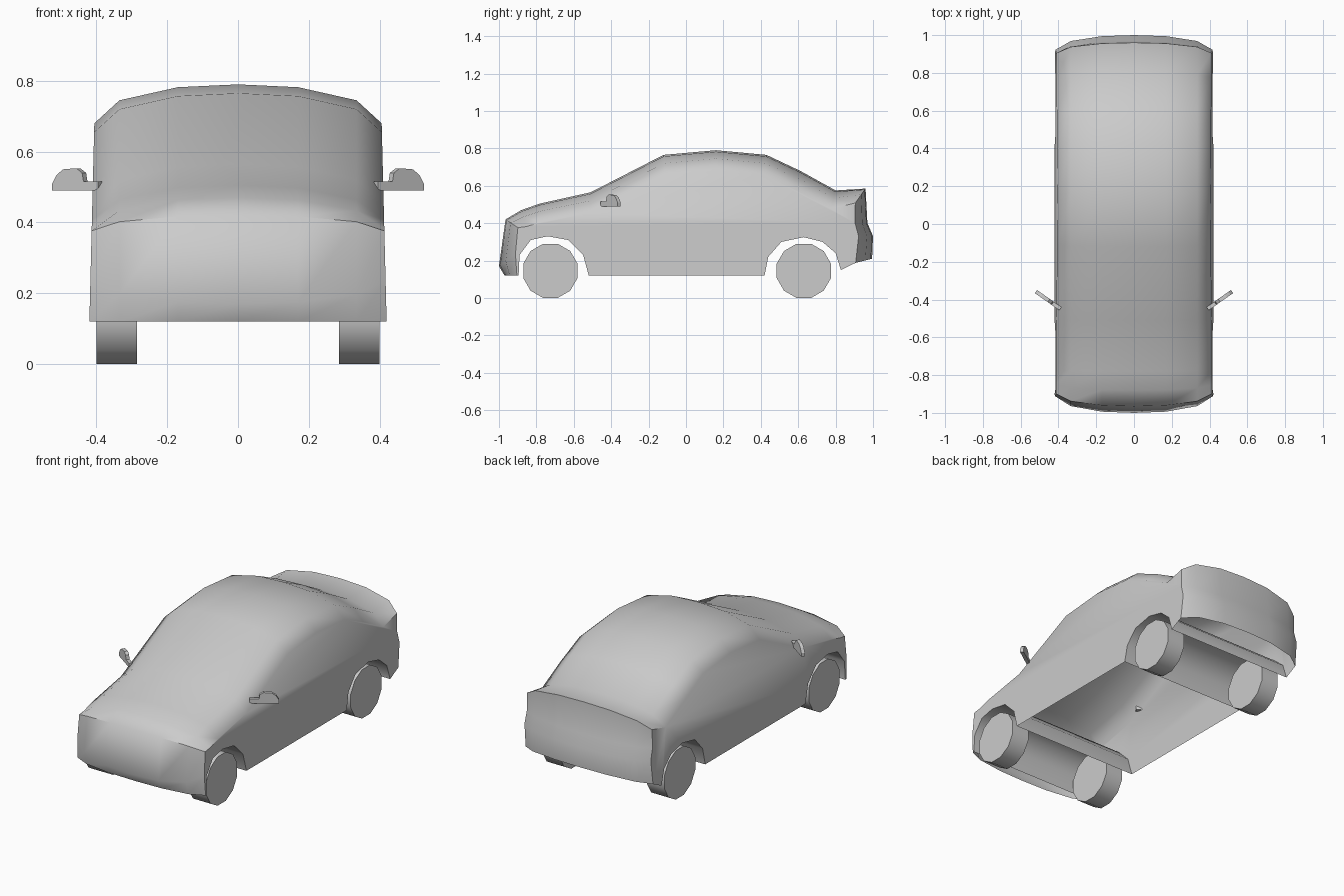
import bpy, bmesh
from math import radians, pi
from mathutils import Matrix

if "Cube" in bpy.data.objects:
    bpy.data.objects.remove(bpy.data.objects["Cube"])


def finish(name, bm):
    bmesh.ops.recalc_face_normals(bm, faces=bm.faces[:])
    mesh = bpy.data.meshes.new(name)
    bm.to_mesh(mesh)
    bm.free()
    obj = bpy.data.objects.new(name, mesh)
    bpy.context.collection.objects.link(obj)
    return obj


def activate(obj):
    bpy.ops.object.select_all(action='DESELECT')
    obj.select_set(True)
    bpy.context.view_layer.objects.active = obj


def prism(name, points, vector, place=Matrix()):
    """Extrude a closed 3D outline along a vector."""
    bm = bmesh.new()
    face = bm.faces.new([bm.verts.new(p) for p in points])
    ext = bmesh.ops.extrude_face_region(bm, geom=[face], use_keep_orig=True)
    moved = [v for v in ext['geom'] if isinstance(v, bmesh.types.BMVert)]
    bmesh.ops.translate(bm, verts=moved, vec=vector)
    bm.transform(place)
    return finish(name, bm)


# Body: centre profile (y, z) with the direction its outer edges are drawn in
profile = [
    (-0.97, 0.12, 0.60, 0.0), (-1.0, 0.17, 0.80, 0.6),
    (-0.965, 0.42, 0.60, -0.4), (-0.88, 0.47, 0.25, -0.8),
    (-0.78, 0.505, 0.05, -0.9), (-0.51, 0.565, 0.0, -1.0),
    (-0.12, 0.765, 0.1, -1.0), (0.16, 0.79, 0.0, -1.0),
    (0.43, 0.765, -0.1, -1.0), (0.61, 0.68, -0.15, -0.95),
    (0.80, 0.575, -0.2, -0.9), (0.96, 0.585, -0.5, -0.7),
    (0.97, 0.40, -0.6, 0.0), (1.0, 0.33, -0.7, 0.0),
    (0.995, 0.21, -0.8, -0.2), (0.83, 0.15, 0, 0), (0.66, 0.12, 0, 0)]
columns = [(-1, 0.11), (-0.335, 0.045), (-0.17, 0.008), (0, 0),
           (0.17, 0.008), (0.335, 0.045), (1, 0.11)]

bm = bmesh.new()
rows = []
for y, z, dy, dz in profile:
    row = []
    for x, d in columns:
        h = z + dz * d
        if abs(x) == 1:
            x *= 0.423 - 0.025 * h
        row.append(bm.verts.new((x, y + dy * d, h)))
    rows.append(row)
for a, b in zip(rows, rows[1:] + rows[:1]):
    for i in range(len(columns) - 1):
        bm.faces.new((a[i], a[i + 1], b[i + 1], b[i]))
for end in (0, -1):
    bm.faces.new([r[end] for r in rows])
body = finish("car_body", bm)

# Wheel arches cut through the full width
arches = {
    "front": [(-0.895, 0), (-0.895, 0.12), (-0.89, 0.23), (-0.83, 0.31), (-0.74, 0.33),
              (-0.63, 0.31), (-0.55, 0.23), (-0.52, 0.12), (-0.52, 0)],
    "rear": [(0.42, 0), (0.42, 0.12), (0.44, 0.22), (0.51, 0.30), (0.63, 0.325),
             (0.73, 0.30), (0.80, 0.24), (0.828, 0.15), (0.828, 0)]}
for side, pts in arches.items():
    cutter = prism(side + "_arch_cutter", [(-0.7, y, z) for y, z in pts], (1.4, 0, 0))
    cutter.hide_render = True
    activate(body)
    mod = body.modifiers.new("arch", 'BOOLEAN')
    mod.operation = 'DIFFERENCE'
    mod.solver = 'EXACT'
    mod.object = cutter
    bpy.ops.object.modifier_apply(modifier=mod.name)
    bpy.data.objects.remove(cutter)

# Open underside
bm = bmesh.new()
bm.from_mesh(body.data)
floor = [f for f in bm.faces if f.normal.z < -0.8 and f.calc_center_median().z < 0.2]
bmesh.ops.delete(bm, geom=floor, context='FACES')
bm.to_mesh(body.data)
bm.free()
activate(body)
bpy.ops.object.shade_smooth_by_angle(angle=radians(52))

# Twelve-sided wheels
for axle, y in (("front", -0.725), ("rear", 0.63)):
    for side, s in (("right", 1), ("left", -1)):
        bm = bmesh.new()
        bmesh.ops.create_cone(bm, cap_ends=True, segments=12, radius1=0.15,
                              radius2=0.15, depth=0.115)
        bm.transform(Matrix.Translation((s * 0.343, y, 0.145))
                     @ Matrix.Rotation(pi / 2, 4, 'Y') @ Matrix.Rotation(pi / 12, 4, 'Z'))
        wheel = finish(f"{axle}_{side}_wheel", bm)
        activate(wheel)
        bpy.ops.object.shade_smooth_by_angle(angle=radians(35))

# Door mirrors, swept backwards
outline = [(-0.02, 0.49), (0.138, 0.49), (0.138, 0.51), (0.122, 0.535), (0.10, 0.55),
           (0.055, 0.553), (0.035, 0.54), (0.03, 0.515), (-0.02, 0.515)]
for side, s in (("right", 1), ("left", -1)):
    place = (Matrix.Diagonal((s, 1, 1, 1)) @ Matrix.Translation((0.412, -0.445, 0))
             @ Matrix.Rotation(radians(35), 4, 'Z'))
    prism(side + "_mirror", [(x, 0, z) for x, z in outline], (0, 0.02, 0), place)
